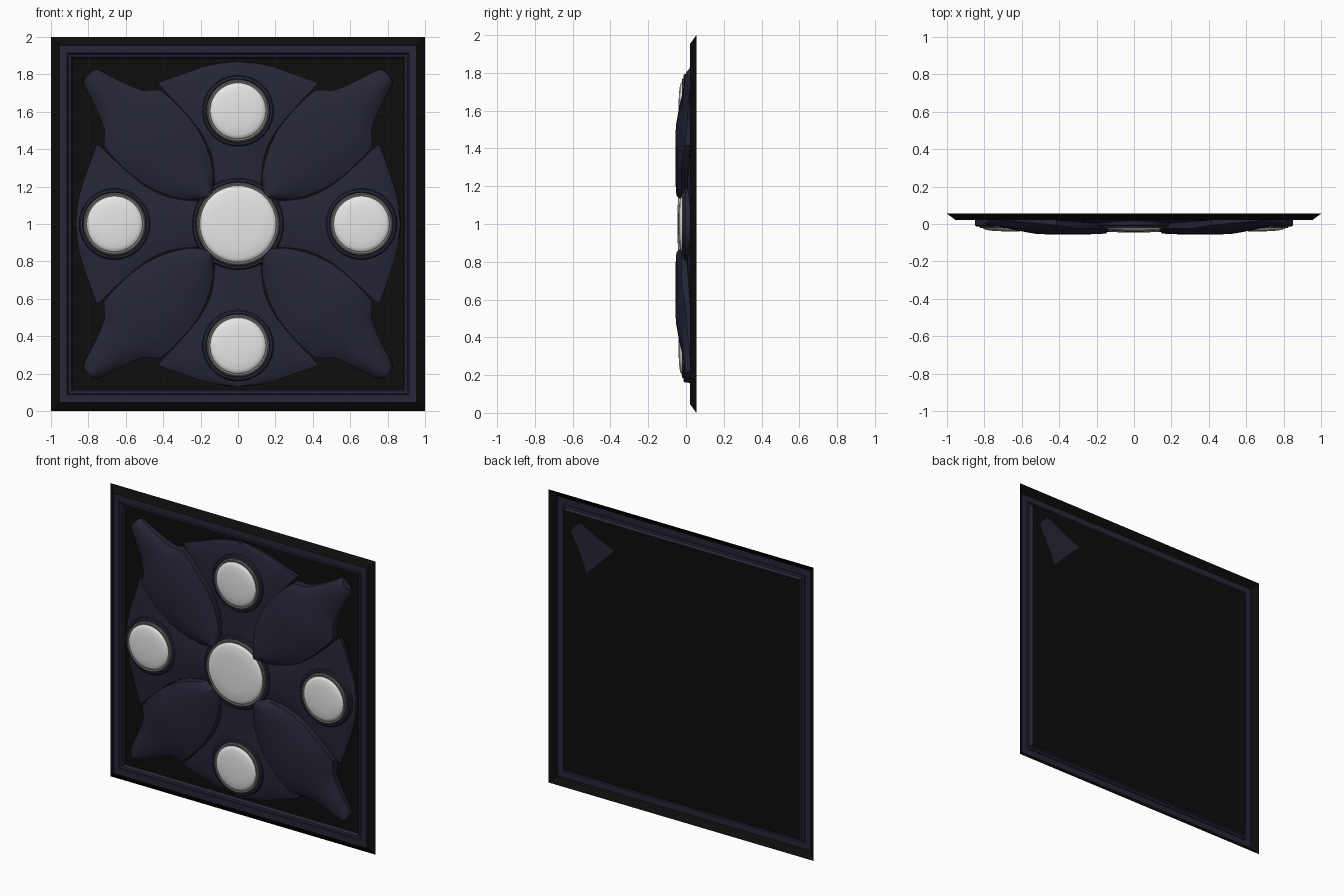
import bpy, bmesh, math

if "Cube" in bpy.data.objects:
    bpy.data.objects.remove(bpy.data.objects["Cube"])

def material(name, r, g, b):
    m = bpy.data.materials.new(name)
    m.diffuse_color = (r, g, b, 1)
    m.use_nodes = True
    m.node_tree.nodes["Principled BSDF"].inputs["Base Color"].default_value = m.diffuse_color
    return m

BLACK = material("black", 0.004, 0.004, 0.004)
NAVY = material("dark navy", 0.019, 0.019, 0.038)
GREY = material("grey metal", 0.16, 0.16, 0.15)
WHITE = material("white", 0.8, 0.8, 0.8)
CZ = 1.0        # panel centre height
FLOOR = 0.048   # depth of the recessed floor

def finish(bm, name, mats, angle=35):
    bmesh.ops.remove_doubles(bm, verts=bm.verts, dist=1e-5)
    bmesh.ops.recalc_face_normals(bm, faces=bm.faces)
    bm.normal_update()
    # open relief surfaces must face the front
    if sum(f.normal.y * f.calc_area() for f in bm.faces) > 1e-4:
        bmesh.ops.reverse_faces(bm, faces=bm.faces)
    me = bpy.data.meshes.new(name)
    bm.to_mesh(me)
    bm.free()
    for m in mats:
        me.materials.append(m)
    ob = bpy.data.objects.new(name, me)
    bpy.context.collection.objects.link(ob)
    me.shade_smooth()
    me.set_sharp_from_angle(angle=math.radians(angle))
    return ob

def interp(table, u):
    for (a, va), (b, vb) in zip(table, table[1:]):
        if u <= b:
            return va + (vb - va) * max(0, (u - a)) / (b - a)
    return table[-1][1]

def bridge(bm, rings, closed, mats=None):
    for i, (a, b) in enumerate(zip(rings, rings[1:])):
        n = len(a)
        for j in range(n if closed else n - 1):
            k = (j + 1) % n
            f = bm.faces.new((a[j], a[k], b[k], b[j]))
            if mats:
                f.material_index = mats[i]

def relief(name, angle, outline, ridge, drop, cols=10):
    """Domed blade: half-width outline along a direction, with walls to the floor."""
    bm = bmesh.new()
    ca, sa = math.cos(angle), math.sin(angle)
    rows = []
    for u, w in outline:
        row = []
        for j in range(cols + 1):
            t = 2 * j / cols - 1
            y = min(interp(ridge, u) + drop * abs(t) ** 2.5, FLOOR - 0.005)
            row.append(bm.verts.new((u * ca - w * t * sa, y, CZ + u * sa + w * t * ca)))
        rows.append(row)
    bridge(bm, rows, False)
    edges = [e for e in bm.edges if e.is_boundary]
    ext = bmesh.ops.extrude_edge_only(bm, edges=edges)["geom"]
    for v in ext:
        if isinstance(v, bmesh.types.BMVert):
            v.co.y = FLOOR - 0.001
    return finish(bm, name, [NAVY])

# Backing panel with raised square frame, open at the back
bm = bmesh.new()
steps = [(1.0, 0.055), (0.955, 0.022), (0.914, 0.022), (0.910, 0.028),
         (0.905, 0.022), (0.892, 0.025), (0.885, FLOOR)]
rings = [[bm.verts.new((sx * h, y, CZ + sz * h))
          for sx, sz in ((-1, -1), (1, -1), (1, 1), (-1, 1))] for h, y in steps]
bridge(bm, rings, True, [0, 1, 1, 1, 1, 1])
bm.faces.new(rings[-1])
finish(bm, "framed_panel", [BLACK, NAVY], 10)

# Four fan petals joined at the centre
fan = [(0.05, 0.13), (0.2, 0.122), (0.3, 0.13), (0.37, 0.142), (0.44, 0.17), (0.5, 0.205),
       (0.56, 0.252), (0.62, 0.305), (0.68, 0.36), (0.72, 0.40), (0.755, 0.43),
       (0.78, 0.36), (0.81, 0.275), (0.84, 0.19), (0.86, 0.10), (0.868, 0.02)]
for i in range(4):
    relief("fan_petal", i * math.pi / 2, fan,
           [(0, -0.008), (0.5, -0.006), (0.7, 0.004), (0.87, 0.025)], 0.012)

# Four raised diagonal leaves with narrow tips
leaf = [(0.215, 0.02), (0.25, 0.07), (0.29, 0.105), (0.35, 0.143), (0.42, 0.177), (0.5, 0.203),
        (0.58, 0.216), (0.66, 0.221), (0.74, 0.22), (0.80, 0.213), (0.83, 0.185), (0.86, 0.148),
        (0.92, 0.119), (1.0, 0.09), (1.08, 0.066), (1.115, 0.055), (1.13, 0.035)]
for i in range(4):
    relief("diagonal_leaf", math.pi / 4 + i * math.pi / 2, leaf,
           [(0.2, -0.05), (0.3, -0.055), (0.66, -0.055), (0.86, -0.028),
            (1.08, -0.008), (1.13, 0.002)], 0.03)

# Tip of one leaf showing through at the back
bm = bmesh.new()
s = math.sqrt(0.5)
tip = [p for p in leaf if p[0] > 0.85]
pts = [(u, w) for u, w in tip] + [(u, -w) for u, w in reversed(tip)]
face = bm.faces.new([bm.verts.new(((u - w) * s, 0.053, CZ + (u + w) * s)) for u, w in pts])
ext = bmesh.ops.extrude_face_region(bm, geom=[face], use_keep_orig=True)["geom"]
for v in ext:
    if isinstance(v, bmesh.types.BMVert):
        v.co.y = 0.045
finish(bm, "leaf_tip_back", [NAVY])

# Round bosses: navy collar, grey ring, white dome
def lathe(name, x, z, profile, mat, n=48):
    bm = bmesh.new()
    rings = [[bm.verts.new((x + r * math.cos(2 * math.pi * j / n), y,
                            z + r * math.sin(2 * math.pi * j / n))) for j in range(n)]
             for r, y in profile]
    bridge(bm, rings, True)
    if profile[-1][0] < 0.03:
        bm.faces.new(rings[-1])
    finish(bm, name, [mat])

def boss(label, x, z, r, y):
    lathe(label + "_collar", x, z, [(r + 0.041, 0.04), (r + 0.04, y + 0.006), (r + 0.034, y),
                                    (r + 0.022, y - 0.002), (r + 0.017, y + 0.004)], NAVY)
    lathe(label + "_ring", x, z, [(r + 0.018, y + 0.006), (r + 0.016, y - 0.006),
                                  (r + 0.010, y - 0.010), (r - 0.004, y - 0.006)], GREY)
    lathe(label + "_dome", x, z, [(r, y), (r - 0.001, y - 0.008), (r - 0.008, y - 0.015),
                                  (r - 0.022, y - 0.020), (r * 0.6, y - 0.025),
                                  (r * 0.3, y - 0.027), (0.01, y - 0.028)], WHITE)

boss("centre_boss", 0, CZ, 0.205, -0.018)
for x, z in ((0.66, CZ), (-0.66, CZ), (0, CZ + 0.605), (0, CZ - 0.65)):
    boss("side_boss", x, z, 0.15, -0.012)
